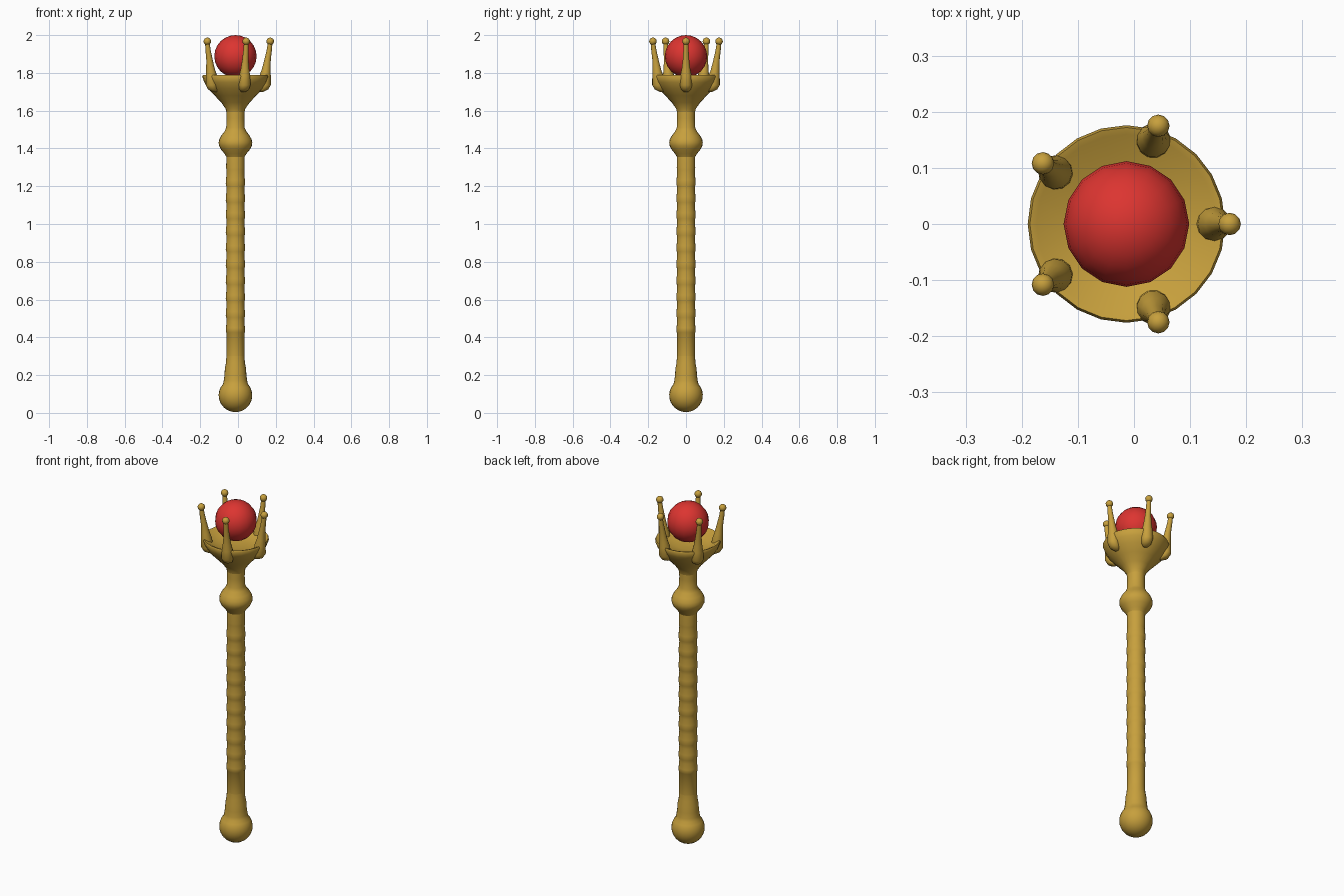
import bpy
import math

if "Cube" in bpy.data.objects:
    bpy.data.objects.remove(bpy.data.objects["Cube"], do_unlink=True)

AXIS_X = -0.0135
SIDES = 24


def material(name, colour):
    mat = bpy.data.materials.new(name)
    mat.use_nodes = True
    mat.diffuse_color = colour
    mat.node_tree.nodes["Principled BSDF"].inputs["Base Color"].default_value = colour
    return mat


gold = material("gold", (0.57, 0.35, 0.046, 1))
red = material("red", (0.72, 0.035, 0.03, 1))


def finish(obj, name, mat, angle=50):
    obj.name = name
    obj.data.materials.append(mat)
    bpy.ops.object.select_all(action="DESELECT")
    obj.select_set(True)
    bpy.context.view_layer.objects.active = obj
    bpy.ops.object.shade_smooth_by_angle(angle=math.radians(angle))
    return obj


def loft(name, sections, mat, sides=SIDES):
    """Closed skin over horizontal circles given as (offset, z, radius)."""
    verts, faces = [], []
    for offset, z, radius in sections:
        for i in range(sides):
            a = math.tau * i / sides
            verts.append((offset + radius * math.cos(a), radius * math.sin(a), z))
    for k in range(len(sections) - 1):
        for i in range(sides):
            j = (i + 1) % sides
            low, high = k * sides, (k + 1) * sides
            faces.append((low + i, low + j, high + j, high + i))
    faces.append(tuple(reversed(range(sides))))
    faces.append(tuple(range(len(verts) - sides, len(verts))))
    mesh = bpy.data.meshes.new(name)
    mesh.from_pydata(verts, [], faces)
    obj = bpy.data.objects.new(name, mesh)
    bpy.context.collection.objects.link(obj)
    return finish(obj, name, mat)


def turned(name, profile, mat):
    obj = loft(name, [(0, z, r) for r, z in profile], mat)
    obj.location.x = AXIS_X
    return obj


def ball(name, radius, location, mat, segments=16, rings=12):
    bpy.ops.mesh.primitive_uv_sphere_add(
        segments=segments, ring_count=rings, radius=radius, location=location)
    return finish(bpy.context.object, name, mat)


# Round pommel blending into a stepped neck
pommel = []
for i in range(11):
    a = math.radians(-88 + 13 * i)
    pommel.append((0.089 * math.cos(a), 0.093 + 0.089 * math.sin(a)))
pommel += [(0.062, 0.17), (0.058, 0.2), (0.056, 0.235), (0.05, 0.265), (0.048, 0.3)]
turned("pommel", pommel, gold)

# Handle with a ribbed grip
PITCH = 0.087
handle = [(0.048, 0.29), (0.048, 0.425)]
for i in range(10):
    z = 0.43 + PITCH * i
    handle += [(0.0515, z), (0.05, z + 0.02), (0.047, z + 0.055), (0.0485, z + 0.075)]
handle += [(0.049, 1.3), (0.048, 1.37)]
turned("handle", handle, gold)

# Bulging collar and the neck above it
turned("collar", [(0.048, 1.355), (0.058, 1.372), (0.077, 1.395), (0.087, 1.415),
                  (0.089, 1.43), (0.086, 1.447), (0.075, 1.468), (0.058, 1.49),
                  (0.049, 1.51), (0.047, 1.56), (0.048, 1.605)], gold)

# Flared cup with a shallow hollow
turned("cup", [(0.047, 1.59), (0.052, 1.61), (0.075, 1.643), (0.11, 1.68),
               (0.145, 1.717), (0.165, 1.75), (0.176, 1.78), (0.172, 1.788),
               (0.16, 1.784), (0.11, 1.752), (0.05, 1.745), (0.004, 1.743)], gold)

# Five tapered prongs with ball tips
PRONG = [(0.135, 1.7, 0.012), (0.147, 1.712, 0.026), (0.155, 1.735, 0.032),
         (0.157, 1.785, 0.03), (0.163, 1.82, 0.023), (0.17, 1.87, 0.017),
         (0.179, 1.92, 0.014), (0.184, 1.96, 0.012)]
for n in range(5):
    a = math.tau * n / 5
    prong = loft(f"prong_{n + 1}", PRONG, gold, 12)
    prong.location.x = AXIS_X
    prong.rotation_euler.z = a
    ball(f"prong_tip_{n + 1}", 0.02,
         (AXIS_X + 0.184 * math.cos(a), 0.184 * math.sin(a), 1.967), gold, 12, 8)

# Red orb held in the crown
ball("orb", 0.112, (AXIS_X, 0, 1.888), red)
